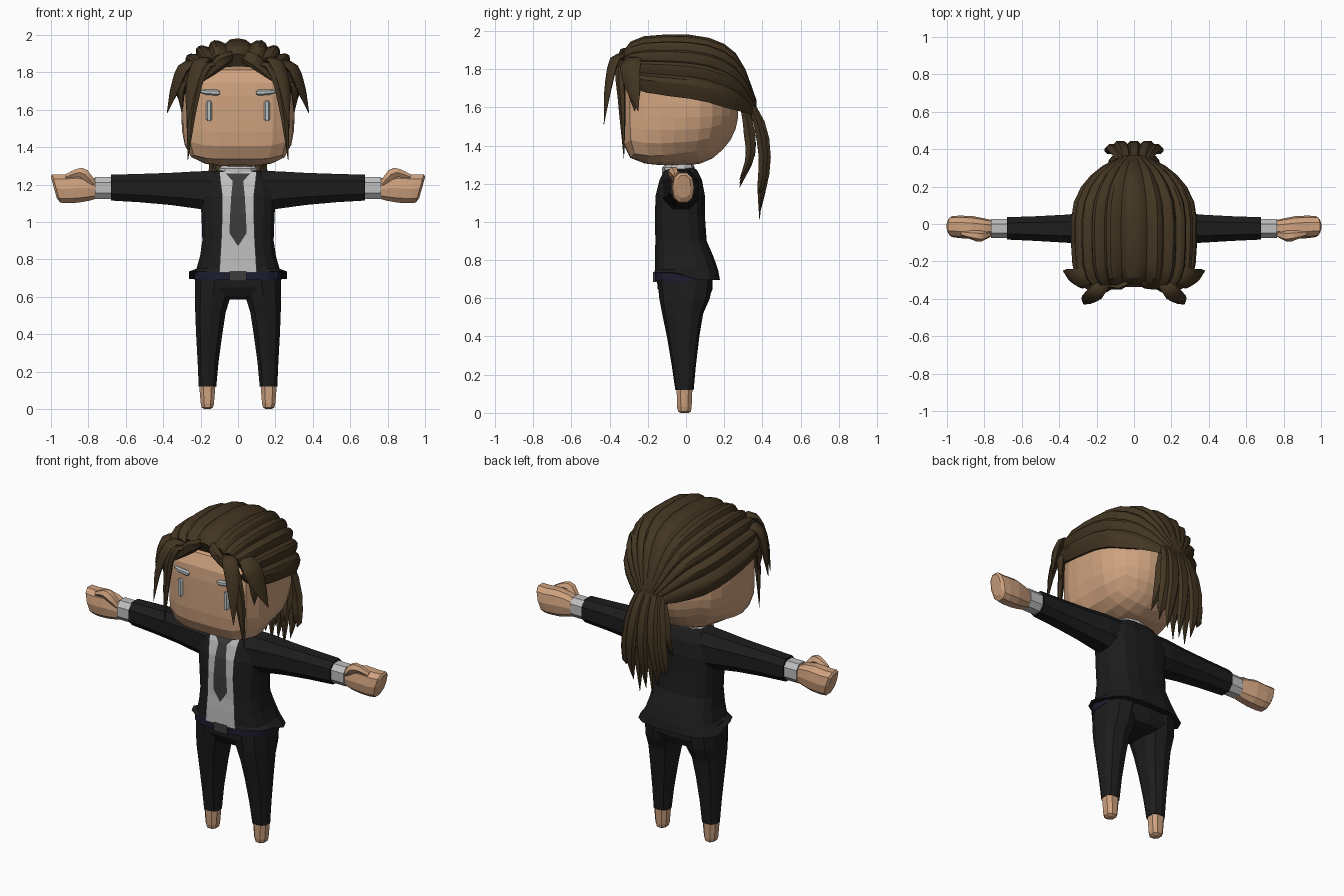
import bpy, bmesh, math
from mathutils import Vector

if "Cube" in bpy.data.objects:
    bpy.data.objects.remove(bpy.data.objects["Cube"])


def material(name, rgb):
    m = bpy.data.materials.new(name)
    m.diffuse_color = (*rgb, 1)
    m.use_nodes = True
    m.node_tree.nodes["Principled BSDF"].inputs["Base Color"].default_value = m.diffuse_color
    return m


SKIN = material("skin", (0.62, 0.36, 0.21))
HAIR = material("brown hair", (0.056, 0.036, 0.016))
SUIT = material("black suit", (0.012, 0.012, 0.012))
SHIRT = material("pale shirt", (0.52, 0.52, 0.52))
TIE = material("grey tie", (0.045, 0.045, 0.045))
BELT = material("navy belt", (0.012, 0.012, 0.03))
EYE = material("light grey", (0.50, 0.53, 0.53))


def make(name, verts, faces, mat, smooth=None):
    me = bpy.data.meshes.new(name)
    me.from_pydata([tuple(v) for v in verts], [], faces)
    me.materials.append(mat)
    bm = bmesh.new()
    bm.from_mesh(me)
    bmesh.ops.remove_doubles(bm, verts=bm.verts, dist=1e-5)
    bmesh.ops.recalc_face_normals(bm, faces=bm.faces)
    bm.to_mesh(me)
    bm.free()
    ob = bpy.data.objects.new(name, me)
    bpy.context.collection.objects.link(ob)
    if smooth:
        bpy.ops.object.select_all(action='DESELECT')
        ob.select_set(True)
        bpy.context.view_layer.objects.active = ob
        bpy.ops.object.shade_smooth_by_angle(angle=math.radians(smooth))
    return ob


def loft(name, rings, mat, smooth=None):
    """Closed rings joined into a capped tube."""
    n = len(rings[0])
    verts = [p for r in rings for p in r]
    faces = [(k * n + i, k * n + (i + 1) % n, (k + 1) * n + (i + 1) % n, (k + 1) * n + i)
             for k in range(len(rings) - 1) for i in range(n)]
    faces += [tuple(range(n)), tuple(range(len(verts) - n, len(verts)))]
    return make(name, verts, faces, mat, smooth)


def spow(v, p):
    return math.copysign(abs(v) ** p, v)


def ring_z(z, cx, rx, y0, y1, n=10, p=0.8):
    """Horizontal rounded ring reaching from y0 to y1."""
    cy, ry = (y0 + y1) / 2, (y1 - y0) / 2
    ang = [math.tau * (i + 0.5) / n for i in range(n)]
    return [Vector((cx + rx * spow(math.cos(a), p), cy + ry * spow(math.sin(a), p), z)) for a in ang]


def ring_x(x, z0, z1, y0, y1, s=1, lean=0.0, n=8, p=0.8):
    """Upright rounded ring across an arm; lean pushes its top outward."""
    out = []
    for q in ring_z(0, 0, (z1 - z0) / 2, y0, y1, n, p):
        out.append(Vector((s * (x + lean * q.x), q.y, (z0 + z1) / 2 + q.x)))
    return out


def lerp(table, v):
    for (a, *p), (b, *q) in zip(table, table[1:]):
        if v <= b:
            t = max(0, (v - a) / (b - a))
            return [u + (w - u) * t for u, w in zip(p, q)]
    return list(table[-1][1:])


def strand(name, pts, width, thick, mat=HAIR, side=(1, 0, 0), steps=8, tip=0.03, root=0.6):
    """Lock that follows a smooth path and tapers to a point."""
    P = [Vector(p) for p in pts]
    P = [2 * P[0] - P[1]] + P + [2 * P[-1] - P[-2]]
    rings = []
    for i in range(steps + 1):
        u = i / steps * (len(pts) - 1)
        k = min(int(u), len(pts) - 2)
        t = u - k
        a, b, c, d = P[k:k + 4]
        pos = 0.5 * (2 * b + (c - a) * t + (2 * a - 5 * b + 4 * c - d) * t ** 2 + (3 * b - a - 3 * c + d) * t ** 3)
        tan = (c - a + 2 * t * (2 * a - 5 * b + 4 * c - d) + 3 * t * t * (3 * b - a - 3 * c + d)).normalized()
        w = Vector(side)
        w = (w - tan * w.dot(tan)).normalized()
        h = tan.cross(w)
        f = lerp([(0, root), (0.4, 1), (0.7, 0.75), (1, tip)], i / steps)[0]
        rings.append([pos + f * (w * width * math.cos(a) + h * thick * math.sin(a))
                      for a in (math.tau * j / 6 for j in range(6))])
    return loft(name, rings, mat, 40)


# Head: rounded cube, boxy at the face and round at the back
bm = bmesh.new()
bmesh.ops.create_cube(bm, size=2)
bmesh.ops.subdivide_edges(bm, edges=bm.edges[:], cuts=6, use_grid_fill=True)
for v in bm.verts:
    n = lerp([(-1, 4.5), (0, 2.6), (1, 2.1)], v.co.y)[0]
    d = Vector([math.tan(c * 0.78) for c in v.co])
    d /= sum(abs(c) ** n for c in d) ** (1 / n)
    v.co = (d.x * 0.303, -0.03 + d.y * 0.306, 1.58 + d.z * (0.285 if d.z < 0 else 0.27))
me = bpy.data.meshes.new("head")
bm.to_mesh(me)
bm.free()
me.materials.append(SKIN)
bpy.context.collection.objects.link(bpy.data.objects.new("head", me))

# Jacket, raised at the front hem to show the belt
jacket_rows = [(0.695, 0.265, -0.168, 0.18), (0.75, 0.225, -0.165, 0.17), (0.82, 0.205, -0.165, 0.145),
               (0.90, 0.193, -0.162, 0.11), (1.04, 0.198, -0.165, 0.10), (1.14, 0.205, -0.16, 0.10),
               (1.22, 0.185, -0.14, 0.085), (1.27, 0.125, -0.115, 0.06), (1.285, 0.08, -0.09, 0.04)]
rings = [ring_z(z, 0, rx, a, b, 16, 0.65) for z, rx, a, b in jacket_rows]
for p in rings[0]:
    if p.y < -0.05:
        p.z = 0.735
loft("jacket", rings, SUIT)


# Shirt front and tie as thin plates following the chest
def chest_plate(name, rows, gap, mat):
    verts, faces = [], []
    for z, w in rows:
        y = lerp([(r[0], r[2]) for r in jacket_rows], z)[0] - gap
        verts += [(-w, y, z), (w, y, z)]
    for i in range(len(rows) - 1):
        faces.append((2 * i, 2 * i + 1, 2 * i + 3, 2 * i + 2))
    return make(name, verts, faces, mat)


chest_plate("shirt_front", [(0.73, 0.10), (0.82, 0.095), (0.90, 0.09), (1.04, 0.085), (1.14, 0.085),
                            (1.22, 0.095), (1.27, 0.10)], 0.004, SHIRT)
chest_plate("tie", [(0.875, 0.003), (0.94, 0.046), (1.04, 0.042), (1.14, 0.036), (1.215, 0.028),
                    (1.22, 0.03), (1.26, 0.065)], 0.009, TIE)

# Neck and collar
loft("neck", [ring_z(z, 0, 0.065, -0.09, 0.04) for z in (1.22, 1.36)], SKIN)
loft("collar", [ring_z(1.25, 0, 0.115, -0.125, 0.05), ring_z(1.285, 0, 0.105, -0.125, 0.045),
                ring_z(1.31, 0, 0.08, -0.10, 0.035)], SHIRT)

# Belt, buckle and seat of the trousers
loft("belt", [ring_z(z, 0, 0.235, -0.163, 0.13, 16, 0.65) for z in (0.69, 0.74)], BELT)
loft("buckle", [[Vector((x, y, z)) for x, y in ((-.045, -.172), (.045, -.172), (.045, -.15), (-.045, -.15))]
                for z in (0.685, 0.738)], TIE)
loft("trouser_seat", [ring_z(0.72, 0, 0.23, -0.155, 0.14, 14, 0.7), ring_z(0.65, 0, 0.225, -0.148, 0.14, 14, 0.7),
                      ring_z(0.60, 0, 0.13, -0.12, 0.12, 14, 0.7), ring_z(0.585, 0, 0.08, -0.08, 0.08, 14, 0.7)], SUIT)

for s, tag in ((-1, "right"), (1, "left")):
    # Trouser leg and bare foot
    loft(tag + "_leg", [ring_z(z, s * cx, rx, a, b) for z, cx, rx, a, b in (
        (0.70, 0.125, 0.108, -0.15, 0.14), (0.60, 0.135, 0.10, -0.14, 0.125), (0.52, 0.147, 0.085, -0.125, 0.09),
        (0.40, 0.154, 0.073, -0.10, 0.07), (0.25, 0.16, 0.058, -0.075, 0.052), (0.12, 0.163, 0.049, -0.056, 0.04))], SUIT)
    loft(tag + "_foot", [ring_z(z, s * 0.164, rx, a, b, 8) for z, rx, a, b in (
        (0.125, 0.046, -0.052, 0.036), (0.03, 0.038, -0.049, 0.032), (0.008, 0.032, -0.044, 0.028),
        (0, 0.018, -0.03, 0.015))], SKIN)
    # Sleeve, cuff, fist and thumb
    loft(tag + "_sleeve", [ring_x(x, a, b, c, d, s) for x, a, b, c, d in (
        (0.12, 1.05, 1.28, -0.13, 0.07), (0.22, 1.065, 1.277, -0.12, 0.07), (0.36, 1.085, 1.268, -0.105, 0.055),
        (0.52, 1.10, 1.262, -0.095, 0.046), (0.68, 1.11, 1.257, -0.087, 0.04))], SUIT)
    loft(tag + "_cuff", [ring_x(x, 1.12, 1.245, -0.078, 0.03, s) for x in (0.66, 0.765)], SHIRT)
    loft(tag + "_fist", [ring_x(x, a, b, c, d, s, lean, 10) for x, a, b, c, d, lean in (
        (0.755, 1.122, 1.23, -0.065, 0.02, 0), (0.80, 1.11, 1.25, -0.075, 0.03, 0),
        (0.86, 1.10, 1.262, -0.078, 0.042, 0.1), (0.93, 1.097, 1.256, -0.076, 0.045, 0.2),
        (0.972, 1.10, 1.258, -0.07, 0.042, 0.28), (0.985, 1.125, 1.245, -0.05, 0.025, 0.28))], SKIN)
    strand(tag + "_thumb", [(s * 0.77, -0.05, 1.20), (s * 0.82, -0.065, 1.255), (s * 0.86, -0.06, 1.262),
                            (s * 0.92, -0.05, 1.24)], 0.032, 0.032, SKIN, (0, 1, 0), 6, 0.5)
    # Eye and brow bars
    loft(tag + "_eye", [ring_z(z, s * 0.155, r, -0.345, -0.30, 8) for z, r in (
        (1.54, 0.008), (1.55, 0.018), (1.635, 0.018), (1.648, 0.008))], EYE)
    loft(tag + "_brow", [ring_x(x, z - r, z + r, y, y + 0.04, s) for x, z, r, y in (
        (0.095, 1.69, 0.008, -0.345), (0.11, 1.692, 0.017, -0.348), (0.17, 1.694, 0.016, -0.34),
        (0.205, 1.698, 0.008, -0.325))], EYE)
    # Locks framing the face
    strand(tag + "_long_lock", [(s * 0.06, -0.29, 1.85), (s * 0.19, -0.345, 1.82), (s * 0.245, -0.335, 1.62),
                                (s * 0.268, -0.325, 1.33)], 0.04, 0.022, side=(1, 0.5 * s, 0))
    strand(tag + "_forward_lock", [(s * 0.13, -0.28, 1.84), (s * 0.20, -0.365, 1.86), (s * 0.25, -0.405, 1.72),
                                   (s * 0.27, -0.43, 1.51)], 0.045, 0.02, side=(1, 0.6 * s, 0))
    strand(tag + "_outer_lock", [(s * 0.19, -0.24, 1.86), (s * 0.285, -0.29, 1.83), (s * 0.335, -0.28, 1.72),
                                 (s * 0.38, -0.25, 1.58)], 0.06, 0.025, side=(0.5, 1 * s, 0))
    strand(tag + "_side_lock", [(s * 0.24, -0.25, 1.80), (s * 0.30, -0.27, 1.72), (s * 0.30, -0.27, 1.58)],
           0.045, 0.02, side=(0.3, 1 * s, 0))
    strand(tag + "_fringe_lock", [(s * 0.01, -0.27, 1.88), (s * 0.06, -0.325, 1.875), (s * 0.13, -0.335, 1.82),
                                  (s * 0.19, -0.34, 1.75)], 0.04, 0.02, side=(0.5, 0, 1))

# Hair cap: ridged strips combed from hairline to the tie; rows are y, half width, top, bottom edge
cap = [(-0.325, 0.265, 1.885, 1.77), (-0.29, 0.295, 1.93, 1.71), (-0.22, 0.318, 1.958, 1.68), (-0.10, 0.326, 1.968, 1.66),
       (0.02, 0.326, 1.966, 1.645), (0.12, 0.31, 1.95, 1.625), (0.20, 0.27, 1.918, 1.60), (0.26, 0.22, 1.87, 1.585),
       (0.31, 0.16, 1.79, 1.57), (0.345, 0.10, 1.70, 1.56), (0.37, 0.05, 1.63, 1.55)]
rows = [(-0.29, 0.235, 1.83, 1.75)] + cap
STRIPS, RIDGE = 11, (-0.012, 0.008, 0.014, 0.006)
cols = STRIPS * len(RIDGE)
verts, faces = [], []
for k, (y, w, top, low) in enumerate(rows):
    line = []
    for j in range(cols + 1):
        a = math.pi * (j / cols - 0.5)
        o = RIDGE[j % 4] * min(1, w / 0.2) * (0 if k == 0 else 1)
        line.append((spow(math.sin(a), 0.78) * (w + o), y, low + abs(math.cos(a)) ** 0.78 * (top - low + o)))
    # Edges tucked inward under the cap
    verts += [(line[0][0] * 0.8, y, low + 0.01)] + line + [(line[-1][0] * 0.8, y, low + 0.01)]
m = cols + 3
faces = [(k * m + j, k * m + j + 1, (k + 1) * m + j + 1, (k + 1) * m + j)
         for k in range(len(rows) - 1) for j in range(m - 1)]
faces.append(tuple(range(len(verts) - m, len(verts))))
make("hair_cap", verts, faces, HAIR, 28)

# Ponytail: outer fan, then a shorter inner layer
for i, tip in enumerate((1.16, 1.07, 1.01, 1.04, 1.01, 1.07, 1.16)):
    u = (i - 3) / 3
    b = 0.015 * (i % 2)
    strand(f"ponytail_outer_{i}", [(u * 0.05, 0.31, 1.66), (u * 0.08, 0.375 + b, 1.52), (u * 0.11, 0.405 + b, 1.34),
                                   (u * 0.13, 0.39 + b, 1.18), (u * 0.125, 0.385, tip)], 0.045, 0.03)
for i, tip in enumerate((1.22, 1.18, 1.20, 1.18, 1.22)):
    u = (i - 2) / 2
    strand(f"ponytail_inner_{i}", [(u * 0.04, 0.30, 1.62), (u * 0.07, 0.33, 1.48), (u * 0.10, 0.335, 1.34),
                                   (u * 0.11, 0.28, tip)], 0.05, 0.035)
